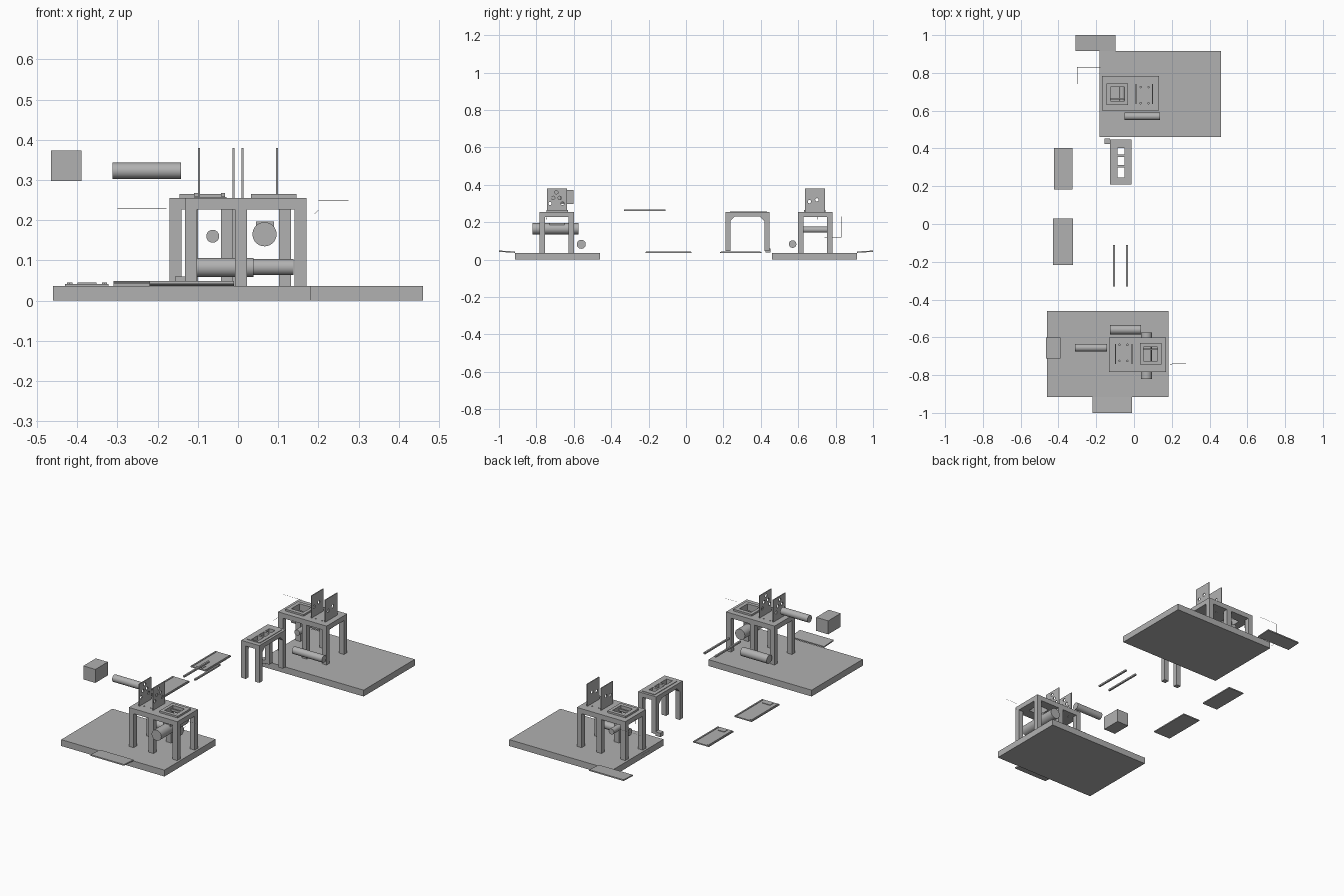
import bpy
import math
from mathutils import Vector

if "Cube" in bpy.data.objects:
    bpy.data.objects.remove(bpy.data.objects["Cube"])


def box(name, x, y, z, s=1, tilt=0.0):
    """Box from (min, max) ranges; s=-1 turns it half way round the z axis."""
    size = [r[1] - r[0] for r in (x, y, z)]
    mid = [(r[0] + r[1]) / 2 for r in (x, y, z)]
    bpy.ops.mesh.primitive_cube_add(size=1, location=(s * mid[0], s * mid[1], mid[2]))
    o = bpy.context.object
    o.name, o.scale = name, size
    bpy.ops.object.transform_apply(location=False, rotation=False, scale=True)
    o.rotation_euler.x = s * tilt
    return o


def rod(name, a, b, r, sides=40):
    """Cylinder between two points."""
    a, b = Vector(a), Vector(b)
    bpy.ops.mesh.primitive_cylinder_add(vertices=sides, radius=r, depth=(b - a).length,
                                        location=(a + b) / 2)
    o = bpy.context.object
    o.name = name
    o.rotation_euler = (b - a).to_track_quat('Z', 'Y').to_euler()
    bpy.ops.object.shade_smooth_by_angle(angle=math.radians(35))
    return o


def cut(target, cutters):
    """Subtract the cutters and discard them."""
    for c in cutters:
        m = target.modifiers.new("cut", 'BOOLEAN')
        m.operation, m.solver, m.object = 'DIFFERENCE', 'EXACT', c
        bpy.context.view_layer.objects.active = target
        bpy.ops.object.modifier_apply(modifier=m.name)
        bpy.data.objects.remove(c, do_unlink=True)


def wedge(name, x, y, z, d):
    """Corner gusset: triangle in the yz plane, legs d long, extruded over x."""
    pts = [(y, z), (y + d, z), (y, z - abs(d))]
    verts = [(xx, p[0], p[1]) for xx in x for p in pts]
    faces = [(0, 1, 2), (5, 4, 3), (0, 3, 4, 1), (1, 4, 5, 2), (2, 5, 3, 0)]
    if d > 0:
        faces = [f[::-1] for f in faces]
    me = bpy.data.meshes.new(name)
    me.from_pydata(verts, [], faces)
    o = bpy.data.objects.new(name, me)
    bpy.context.collection.objects.link(o)


# Two stations, the rear one turned half way round
for tag, s in (("front", 1), ("rear", -1)):
    n = tag + "_station_"
    box(n + "base", (-.461, .182), (-.915, -.46), (0, .036), s)
    # Table with six legs
    top = box(n + "table_top", (-.132, .17), (-.783, -.6), (.227, .255), s)
    for x in (-.132, -.008, .14):
        for y in (-.783, -.628):
            box(n + "table_leg", (x, x + .03), (y, y + .028), (.035, .228), s)
    # Square frame around the opening in the table
    frame = box(n + "opening_frame", (.032, .146), (-.745, -.63), (.255, .265), s)
    for part in (frame, top):
        cut(part, [box("cutter", (.05, .124), (-.725, -.652), (.2, .3), s)])
    box(n + "opening_bar", (.05, .124), (-.668, -.66), (.24, .252), s)
    # Small screw holes between the plates
    cut(top, [rod("cutter", (s * x, s * y, .2), (s * x, s * y, .3), .004, 12)
              for x in (-.077, -.035) for y in (-.64, -.725)])
    # Pair of upright drilled plates
    holes = ([(-.71, .33), (-.675, .33), (-.727, .3), (-.66, .3), (-.693, .36)]
             if s == 1 else [(-.66, .31), (-.70, .32)])
    for x in (-.1, -.014):
        p = box(n + "drilled_plate", (x, x + .005), (-.742, -.635), (.255, .38), s)
        cut(p, [rod("cutter", (s * (x - .02), s * y, z), (s * (x + .02), s * y, z), .009, 20)
                for y, z in holes])

# Rollers under the tables
rod("front_large_roller", (.066, -.82, .165), (.066, -.575, .165), .03, 48)
box("front_roller_block", (.045, .089), (-.73, -.65), (.17, .197))
rod("rear_small_roller", (-.063, .615, .16), (-.063, .755, .16), .016)

# Rollers lying beside the tables
rod("front_side_roller", (-.127, -.56, .082), (.038, -.56, .082), .024)
rod("rear_side_roller", (-.05, .57, .083), (.138, .57, .083), .02)

# Floating bar and block left of the front station
rod("front_feed_cylinder", (-.312, -.655, .323), (-.142, -.655, .323), .02)
box("front_cube", (-.465, -.39), (-.713, -.602), (.297, .373))

# Thin tilted panels at the outer edges
box("front_panel", (-.22, -.01), (-1, -.915), (.039, .046), 1, -.06)
box("rear_panel", (.097, .31), (-1, -.915), (.039, .046), -1, -.06)

# Loose pair of rails
for x in (-.11, -.042):
    box("loose_rail", (x, x + .01), (-.332, -.11), (.259, .268))

# Loose trays with low ridges
for x0, x1, y0, y1 in ((-.43, -.322, -.217, .03), (-.424, -.326, .183, .403)):
    box("tray", (x0, x1), (y0, y1), (.035, .0415))
    for x in (x0 + .004, x1 - .012):
        box("tray_ridge", (x, x + .008), (y0 + .004, y1 - .004), (.041, .0445))
    box("tray_end", (x0 + .03, x1 - .03), (y0 + .01, y0 + .04), (.041, .0445))

# Narrow stand with a slotted top
stand = box("stand_top", (-.127, -.014), (.21, .447), (.23, .255))
plate = box("stand_slot_frame", (-.108, -.028), (.235, .433), (.255, .258))
for part in (stand, plate):
    cut(part, [box("cutter", (-.087, -.05), y, (.2, .3))
               for y in ((.368, .402), (.312, .355), (.245, .3))])
for x in (-.127, -.042):
    for y, inner, d in ((.21, .237, .025), (.42, .42, -.025)):
        box("stand_leg", (x, x + .028), (y, y + .027), (.045, .231))
        wedge("stand_gusset", (x, x + .028), inner, .231, d)
box("stand_foot_block", (-.157, -.127), (.424, .452), (.038, .06))

# Fine wires
paths = [[(-.178, .83, .23), (-.3, .83, .23), (-.3, .83, .117)],
         [(-.3, .83, .117), (-.3, .74, .117)],
         [(-.178, .705, .215), (-.178, .705, .24)],
         [(.19, -.745, .215), (.2, -.745, .225)],
         [(.2, -.74, .25), (.275, -.74, .25)]]
for p in paths:
    for a, b in zip(p, p[1:]):
        rod("wire", a, b, .0006, 6)

# Dark grey finish on everything
grey = bpy.data.materials.new("dark_grey")
grey.diffuse_color = (.44, .44, .44, 1)
grey.use_nodes = True
grey.node_tree.nodes["Principled BSDF"].inputs["Base Color"].default_value = grey.diffuse_color
for o in bpy.data.objects:
    o.data.materials.clear()
    o.data.materials.append(grey)
